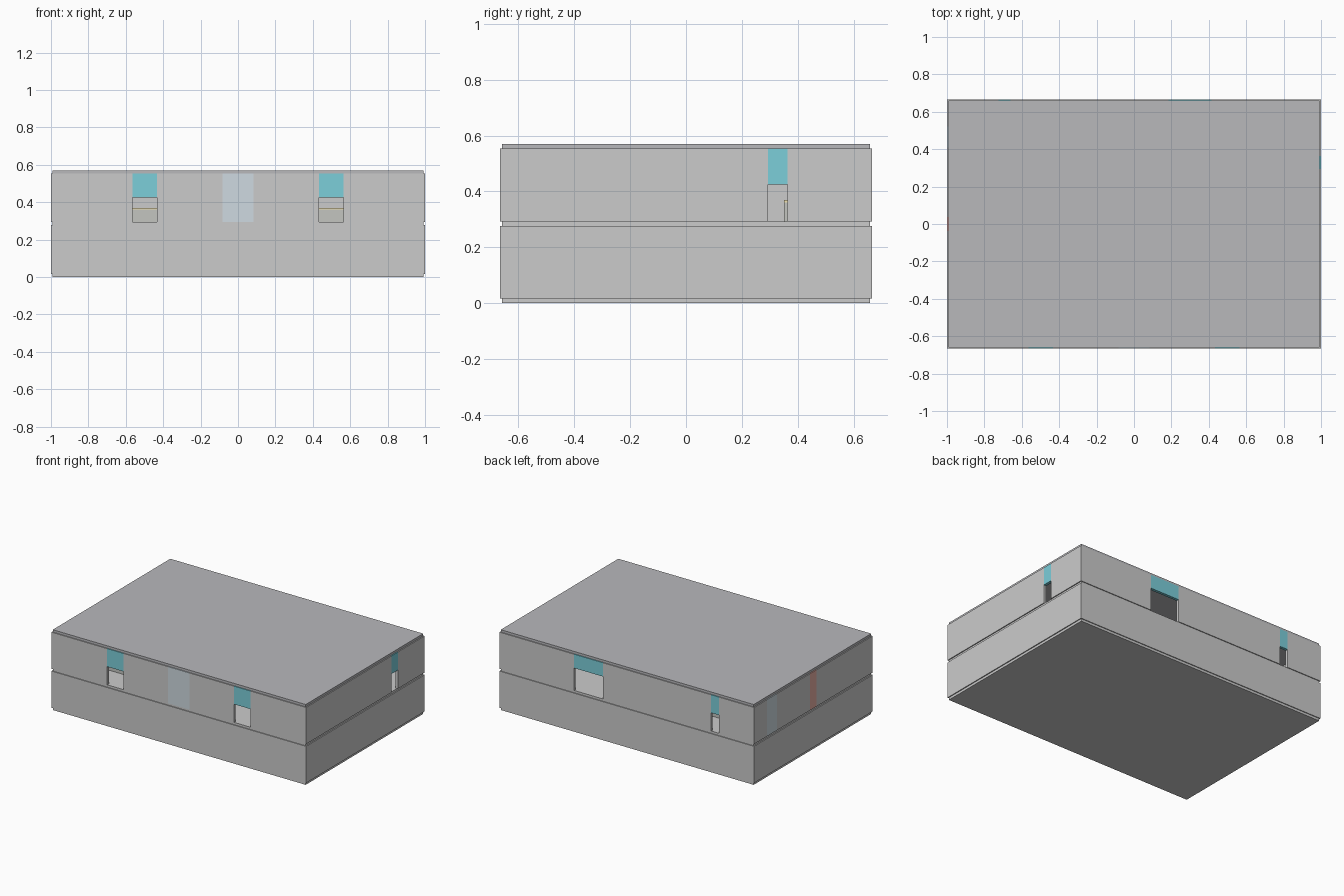
import bpy

if "Cube" in bpy.data.objects:
    bpy.data.objects.remove(bpy.data.objects["Cube"])

X, Y, T = 1.0, 0.665, 0.02          # half length, half depth, wall thickness
Z1, Z2, ZH = 0.017, 0.293, 0.26     # storey floor levels and wall height


def material(name, rgb):
    m = bpy.data.materials.new(name)
    m.diffuse_color = (*rgb, 1)
    m.use_nodes = True
    m.node_tree.nodes["Principled BSDF"].inputs["Base Color"].default_value = m.diffuse_color
    return m


def box(name, x0, x1, y0, y1, z0, z1, mat=None):
    v = [(x, y, z) for z in (z0, z1) for x, y in ((x0, y0), (x1, y0), (x1, y1), (x0, y1))]
    f = [(3, 2, 1, 0), (4, 5, 6, 7), (0, 1, 5, 4), (1, 2, 6, 5), (2, 3, 7, 6), (3, 0, 4, 7)]
    me = bpy.data.meshes.new(name)
    me.from_pydata(v, [], f)
    if mat:
        me.materials.append(mat)
    ob = bpy.data.objects.new(name, me)
    bpy.context.collection.objects.link(ob)
    return ob


teal = material("teal", (0.2, 0.62, 0.7))
blue = material("blue", (0.62, 0.7, 0.75))
red = material("red", (0.78, 0.42, 0.37))
dark = material("roof_grey", (0.48, 0.48, 0.5))
slab = material("slab_grey", (0.68, 0.68, 0.68))
yellow = material("yellow", (0.9, 0.78, 0.45))
olive = material("olive", (0.55, 0.56, 0.53))


def wall_piece(side, name, a, b, z0, z1, mat=None):
    """Box lying in one outer wall, from a to b along that wall."""
    if side in ("front", "back"):
        y0 = -Y if side == "front" else Y - T
        return box(name, a, b, y0, y0 + T, z0, z1, mat)
    x0 = -X if side == "left" else X - T
    return box(name, x0, x0 + T, a, b, z0, z1, mat)


def wall(side, level, base, fillings=()):
    """Wall split around fillings: (name, start, end, bottom of panel, material)."""
    end = X if side in ("front", "back") else Y - T
    at, n = -end, 1
    for name, a, b, bottom, mat in fillings:
        wall_piece(side, f"{level}_{side}_wall_{n}", at, a, base, base + ZH)
        wall_piece(side, f"{side}_{name}", a, b, bottom, base + ZH, mat)
        at, n = b, n + 1
    wall_piece(side, f"{level}_{side}_wall_{n}", at, end, base, base + ZH)


# Floor slabs and roof, slightly set back from the walls
for name, z0, z1, mat in (("ground_slab", 0, Z1, slab), ("middle_slab", Z1 + ZH, Z2, slab),
                          ("roof_slab", Z2 + ZH, 0.57, dark)):
    box(name, -X + 0.007, X - 0.007, -Y + 0.006, Y - 0.006, z0, z1, mat)

# Closed lower storey
for side in ("front", "back", "left", "right"):
    wall(side, "lower", Z1)

# Upper storey: openings with panels above, and full-height doors
H = 0.425
wall("front", "upper", Z2, [("left_window", -0.563, -0.433, H, teal),
                            ("door", -0.083, 0.083, Z2, blue),
                            ("right_window", 0.433, 0.563, H, teal)])
wall("back", "upper", Z2, [("small_window", -0.725, -0.66, H, teal),
                           ("wide_window", 0.185, 0.415, 0.455, teal)])
wall("left", "upper", Z2, [("red_door", -0.038, 0.038, Z2, red),
                           ("blue_door", 0.41, 0.52, Z2, blue)])
wall("right", "upper", Z2, [("window", 0.294, 0.364, H, teal)])

# Furniture glimpsed through the openings
for name, x0, x1, y0, y1 in (("front_left_counter", -0.75, -0.42, -0.47, -0.35),
                             ("front_right_counter", 0.3, 0.65, -0.3, -0.18),
                             ("back_left_counter", -0.72, -0.4, 0.35, 0.47)):
    box(name, x0, x1, y0, y1, Z2, 0.36, olive)
    box(name + "_top", x0, x1, y0, y1, 0.36, 0.37, yellow)
